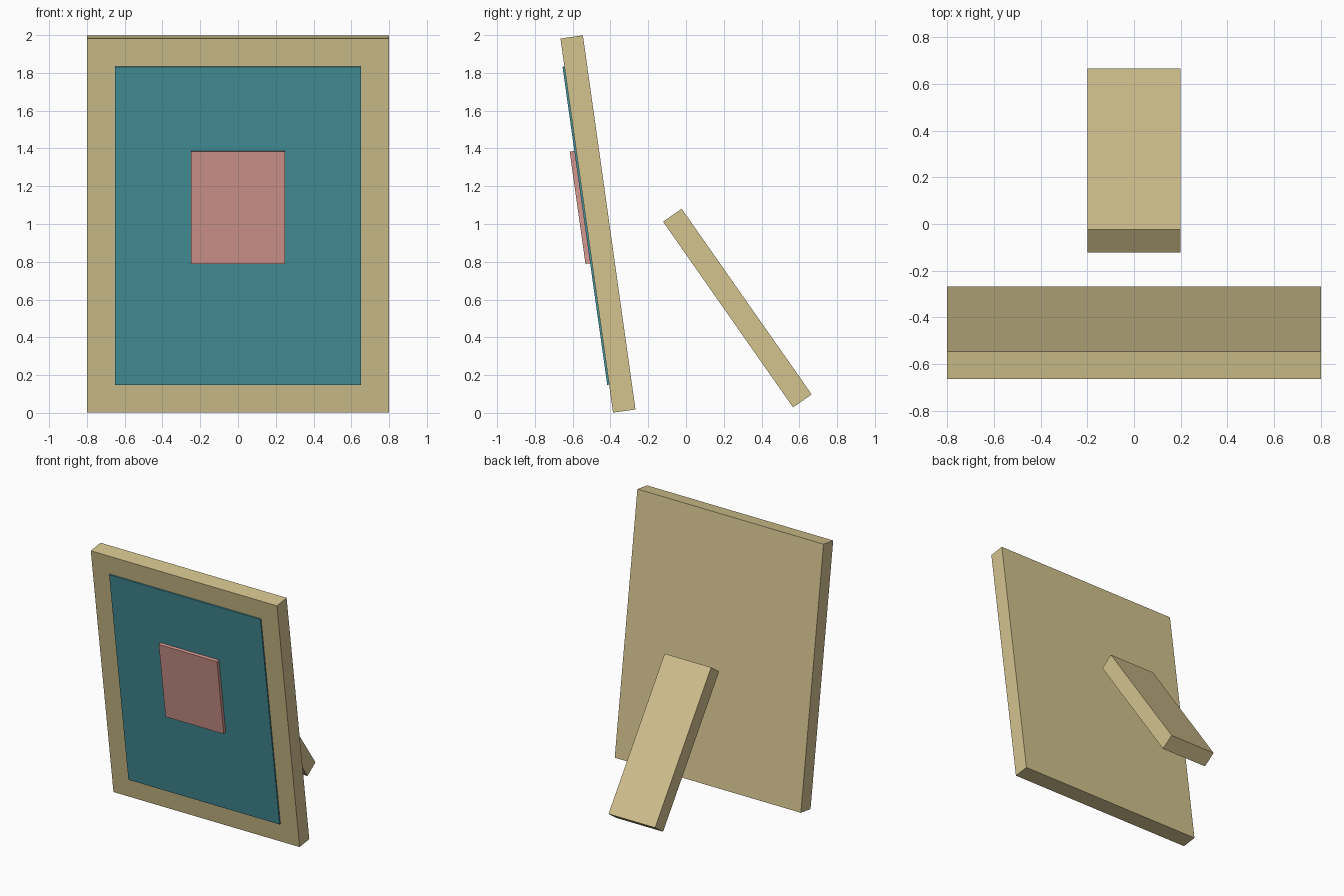
import bpy
from math import radians
from mathutils import Matrix, Vector

cube = bpy.data.objects.get("Cube")
if cube:
    bpy.data.objects.remove(cube, do_unlink=True)


def material(name, rgb):
    mat = bpy.data.materials.new(name)
    mat.use_nodes = True
    color = (*rgb, 1.0)
    mat.diffuse_color = color
    mat.node_tree.nodes["Principled BSDF"].inputs["Base Color"].default_value = color
    return mat


def slab(name, size, center, tilt, mat):
    """Flat box leaning back or forward about the x axis."""
    bpy.ops.mesh.primitive_cube_add(size=1, location=center, rotation=(tilt, 0, 0))
    obj = bpy.context.object
    obj.name = name
    obj.scale = size
    bpy.ops.object.transform_apply(location=False, rotation=False, scale=True)
    obj.data.materials.append(mat)
    return obj


wood = material("pale wood", (0.655, 0.546, 0.275))
teal = material("teal", (0.06, 0.29, 0.335))
pink = material("dusty pink", (0.66, 0.314, 0.275))

# Tilted board with its layers stacked on the front face
lean = radians(8)
board_center = Vector((0, -0.466, 1.0))
turn = Matrix.Rotation(lean, 3, "X")


def on_board(depth, height):
    return board_center + turn @ Vector((0, depth, height))


slab("frame_board", (1.6, 0.12, 2.0), board_center, lean, wood)
slab("picture_sheet", (1.3, 0.02, 1.7), on_board(-0.06, 0), lean, teal)
slab("picture_tile", (0.5, 0.03, 0.6), on_board(-0.08, 0.1), lean, pink)

# Separate prop leg behind the board
slab("back_leg", (0.4, 0.12, 1.2), (0, 0.272, 0.555), radians(35), wood)
